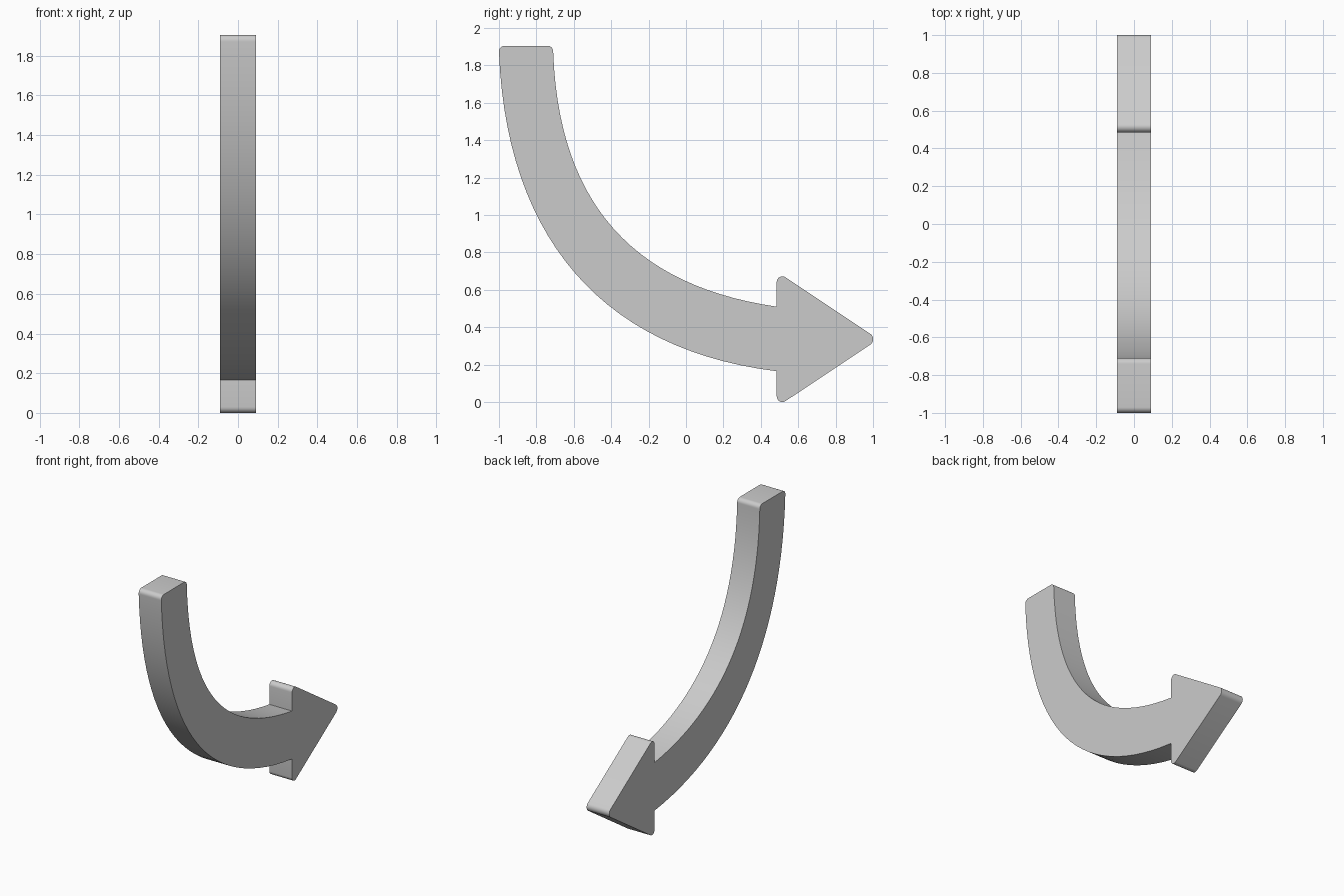
import bpy, bmesh, math
from mathutils import Vector

if "Cube" in bpy.data.objects:
    bpy.data.objects.remove(bpy.data.objects["Cube"])

HALF = 0.09  # half thickness


def bezier(a, b, c, d, n=28):
    a, b, c, d = map(Vector, (a, b, c, d))
    pts = []
    for i in range(n + 1):
        t = i / n
        u = 1 - t
        pts.append(a * u**3 + b * 3 * u * u * t + c * 3 * u * t * t + d * t**3)
    return pts


def fillet(p, q, s, r, n=8):
    """Round the corner q between its neighbours p and s."""
    p, q, s = Vector(p), Vector(q), Vector(s)
    d1, d2 = (p - q).normalized(), (s - q).normalized()
    half = d1.angle(d2) / 2
    centre = q + (d1 + d2).normalized() * r / math.sin(half)
    start = q + d1 * r / math.tan(half) - centre
    end = q + d2 * r / math.tan(half) - centre
    sweep = math.pi - 2 * half
    return [centre + (start * math.sin(sweep * (1 - i / n)) + end * math.sin(sweep * i / n)) / math.sin(sweep)
            for i in range(n + 1)]


# Curved shaft edges in (y, z)
outer = bezier((-1, 1.87), (-0.96, 0.88), (-0.45, 0.28), (0.485, 0.165))
inner = bezier((0.485, 0.51), (-0.27, 0.62), (-0.68, 1.05), (-0.71, 1.87))

# Arrow head and tail corners
low, tip, high = (0.485, -0.026), (1.029, 0.336), (0.485, 0.698)
tail_in, tail_out = (-0.711, 1.905), (-1, 1.905)

profile = (outer
           + fillet(outer[-1], low, tip, 0.03)
           + fillet(low, tip, high, 0.035)
           + fillet(tip, high, inner[0], 0.03)
           + inner
           + fillet(inner[-1], tail_in, tail_out, 0.03)
           + fillet(tail_in, tail_out, outer[0], 0.03))

# Extrude the profile across x
bm = bmesh.new()
face = bm.faces.new([bm.verts.new((-HALF, p.x, p.y)) for p in profile])
ext = bmesh.ops.extrude_face_region(bm, geom=[face], use_keep_orig=True)
moved = [g for g in ext["geom"] if isinstance(g, bmesh.types.BMVert)]
bmesh.ops.translate(bm, verts=moved, vec=(2 * HALF, 0, 0))
bmesh.ops.recalc_face_normals(bm, faces=bm.faces)
mesh = bpy.data.meshes.new("curved_arrow")
bm.to_mesh(mesh)
bm.free()

arrow = bpy.data.objects.new("curved_arrow", mesh)
bpy.context.collection.objects.link(arrow)
bpy.context.view_layer.objects.active = arrow
arrow.select_set(True)
bpy.ops.object.shade_smooth_by_angle(angle=math.radians(30))
